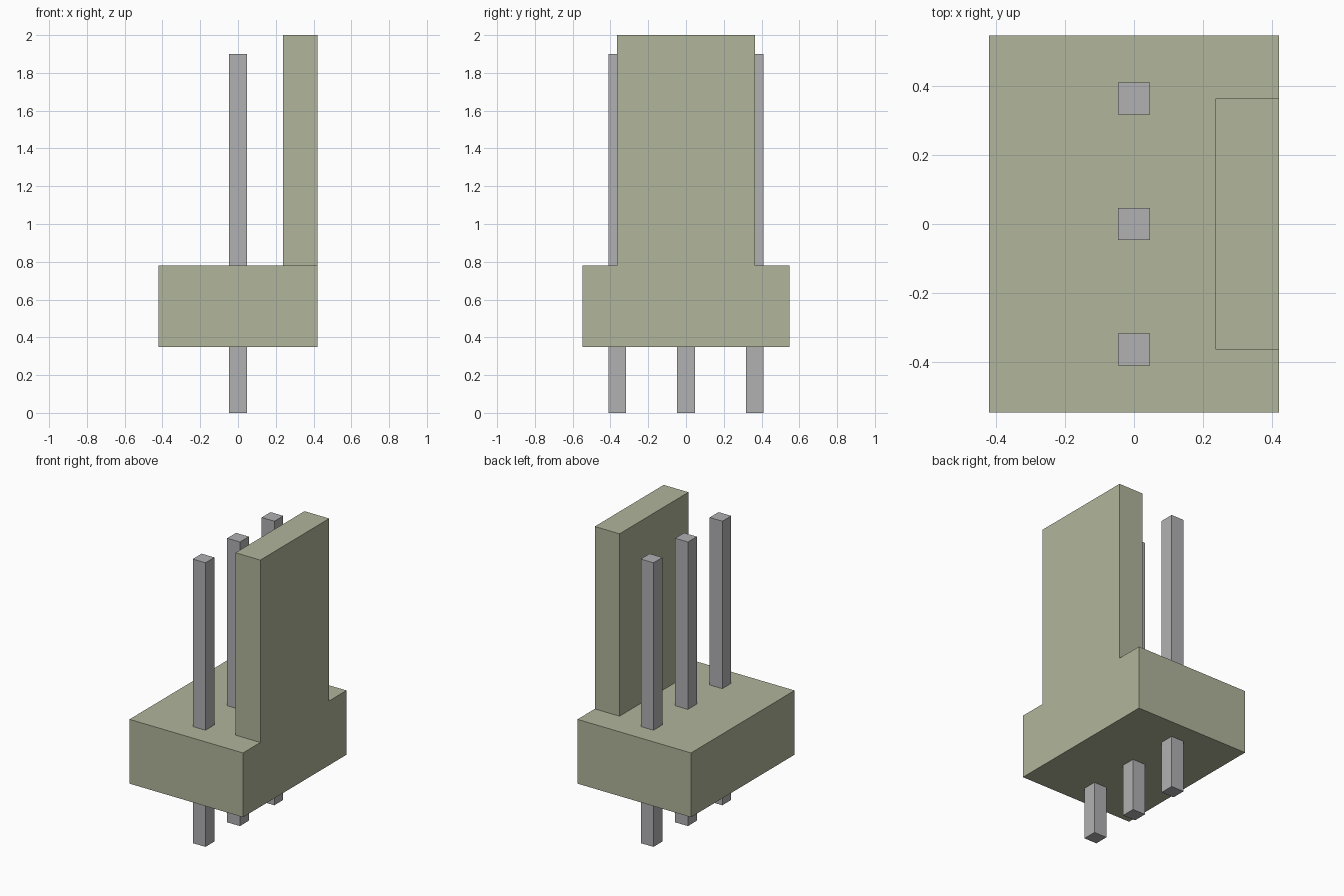
import bpy, bmesh, math
from mathutils import Matrix, Vector

default = bpy.data.objects.get("Cube")
if default:
    bpy.data.objects.remove(default, do_unlink=True)


def material(name, rgb):
    mat = bpy.data.materials.new(name)
    mat.use_nodes = True
    mat.diffuse_color = (*rgb, 1)
    mat.node_tree.nodes["Principled BSDF"].inputs["Base Color"].default_value = (*rgb, 1)
    return mat


def box(bm, lo, hi):
    lo, hi = Vector(lo), Vector(hi)
    place = Matrix.Translation((lo + hi) / 2) @ Matrix.Diagonal((*(hi - lo), 1))
    bmesh.ops.create_cube(bm, size=1, matrix=place)


def finish(bm, name, mat):
    bmesh.ops.recalc_face_normals(bm, faces=bm.faces)
    mesh = bpy.data.meshes.new(name)
    bm.to_mesh(mesh)
    bm.free()
    mesh.materials.append(mat)
    obj = bpy.data.objects.new(name, mesh)
    bpy.context.collection.objects.link(obj)
    return obj


plastic = material("beige_plastic", (0.44, 0.462, 0.328))
metal = material("grey_metal", (0.44, 0.44, 0.45))

# Overall dimensions
BASE_X, BASE_Y = 0.42, 0.547
BASE_BOTTOM, BASE_TOP = 0.35, 0.78
TAB_X, TAB_Y, TAB_TOP = 0.237, 0.364, 2.0
PIN_HALF, PIN_PITCH, PIN_TOP = 0.047, 0.364, 1.9

# Housing: a block with the locking tab extruded from its top, flush with the +x side
bm = bmesh.new()
box(bm, (-BASE_X, -BASE_Y, BASE_BOTTOM), (BASE_X, BASE_Y, BASE_TOP))
for co, no in (((TAB_X, 0, 0), (1, 0, 0)), ((0, TAB_Y, 0), (0, 1, 0)), ((0, -TAB_Y, 0), (0, 1, 0))):
    geom = bm.verts[:] + bm.edges[:] + bm.faces[:]
    bmesh.ops.bisect_plane(bm, geom=geom, plane_co=co, plane_no=no)
bm.normal_update()
tab_foot = [f for f in bm.faces if f.normal.z > 0.9
            and f.calc_center_median().x > TAB_X and abs(f.calc_center_median().y) < TAB_Y]
top = bmesh.ops.extrude_discrete_faces(bm, faces=[]) if not tab_foot else \
    bmesh.ops.extrude_face_region(bm, geom=tab_foot)
bmesh.ops.translate(bm, vec=(0, 0, TAB_TOP - BASE_TOP),
                    verts=[v for v in top.get("geom", []) if isinstance(v, bmesh.types.BMVert)])
bmesh.ops.delete(bm, geom=[f for f in tab_foot if f.is_valid], context="FACES_ONLY")
# Merge the coplanar pieces so that only true corners remain
bmesh.ops.dissolve_limit(bm, angle_limit=math.radians(1), verts=bm.verts[:], edges=bm.edges[:])
finish(bm, "housing", plastic)

# Three square pins running through the housing
for name, row in (("front_pin", -1), ("middle_pin", 0), ("back_pin", 1)):
    y = row * PIN_PITCH
    bm = bmesh.new()
    box(bm, (-PIN_HALF, y - PIN_HALF, 0), (PIN_HALF, y + PIN_HALF, PIN_TOP))
    finish(bm, name, metal)
